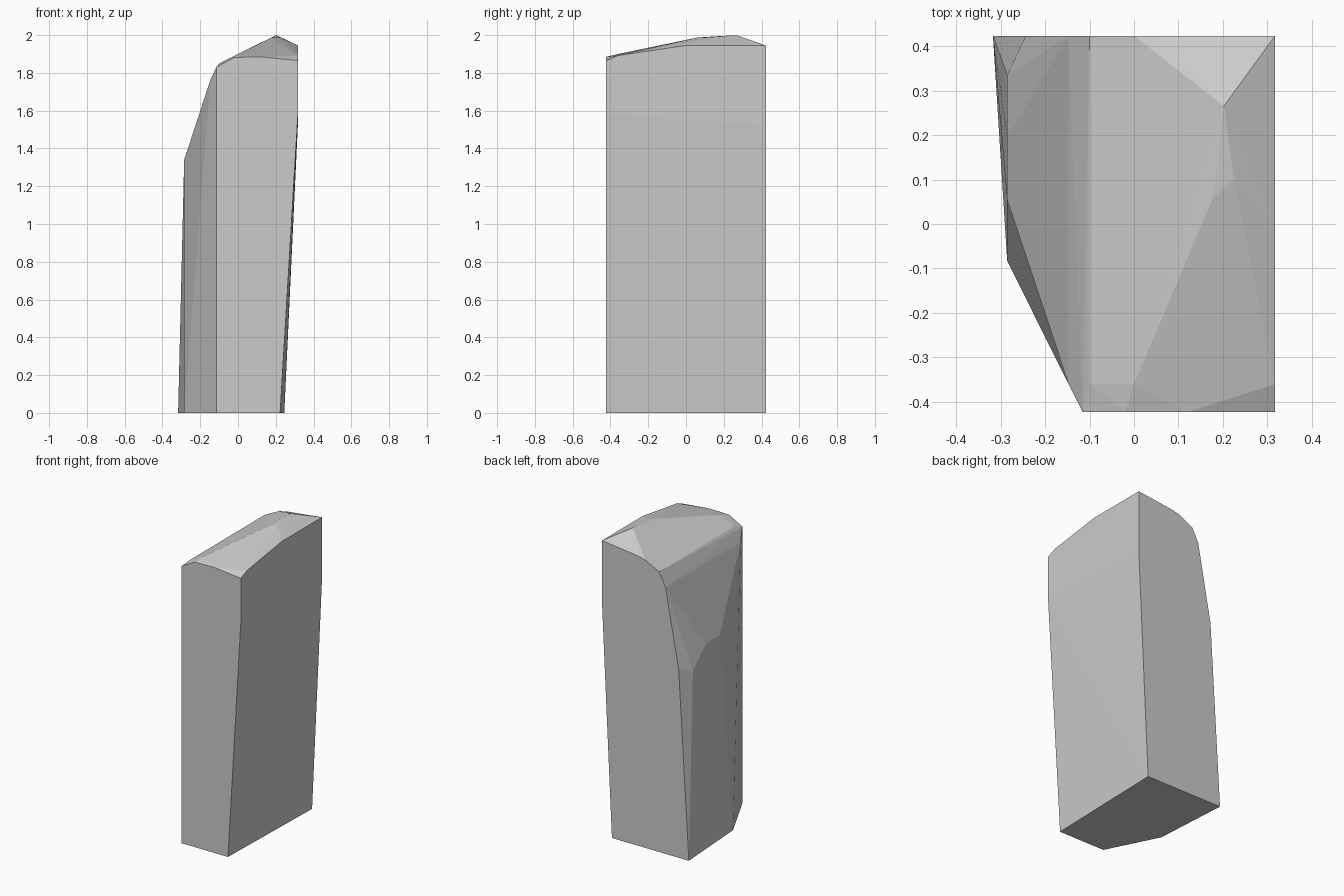
import bpy, bmesh, math

if "Cube" in bpy.data.objects:
    bpy.data.objects.remove(bpy.data.objects["Cube"])

# Stone slab: a convex faceted block, wrapped around its corner points
W, D = 0.317, 0.423
corners = [
    # base outline
    (-0.115, -D, 0), (0.223, -D, 0), (0.245, D, 0), (-W, D, 0), (-0.285, -0.083, 0),
    # kink on the right side
    (W, -D, 1.58), (W, D, 1.525),
    # chipped left side
    (-0.285, 0.335, 1.215), (-0.285, 0.195, 1.34), (-0.285, 0.055, 1.34), (-0.243, D, 1.24),
    (-0.147, -0.36, 1.76), (-0.147, D, 1.76),
    # left shoulder
    (-0.115, -D, 1.83), (-0.1, -0.36, 1.85), (-0.1, D, 1.85),
    # front and back top edges
    (-0.02, -D, 1.882), (0.12, -D, 1.885), (W, -D, 1.865), (W, -0.36, 1.892),
    (0.0, -0.36, 1.9), (0.0, D, 1.9), (0.05, D, 1.913), (W, D, 1.945), (W, 0.0, 1.945),
    # crown
    (0.178, 0.06, 1.987), (0.225, 0.1, 1.987), (0.202, 0.265, 2.0),
]

bm = bmesh.new()
for c in corners:
    bm.verts.new(c)
hull = bmesh.ops.convex_hull(bm, input=bm.verts[:])
loose = [v for v in bm.verts if not v.link_faces]
bmesh.ops.delete(bm, geom=loose, context='VERTS')
bmesh.ops.dissolve_limit(bm, angle_limit=math.radians(0.5), verts=bm.verts[:], edges=bm.edges[:])
bmesh.ops.recalc_face_normals(bm, faces=bm.faces[:])

mesh = bpy.data.meshes.new("stone_slab")
bm.to_mesh(mesh)
bm.free()
bpy.context.collection.objects.link(bpy.data.objects.new("stone_slab", mesh))
